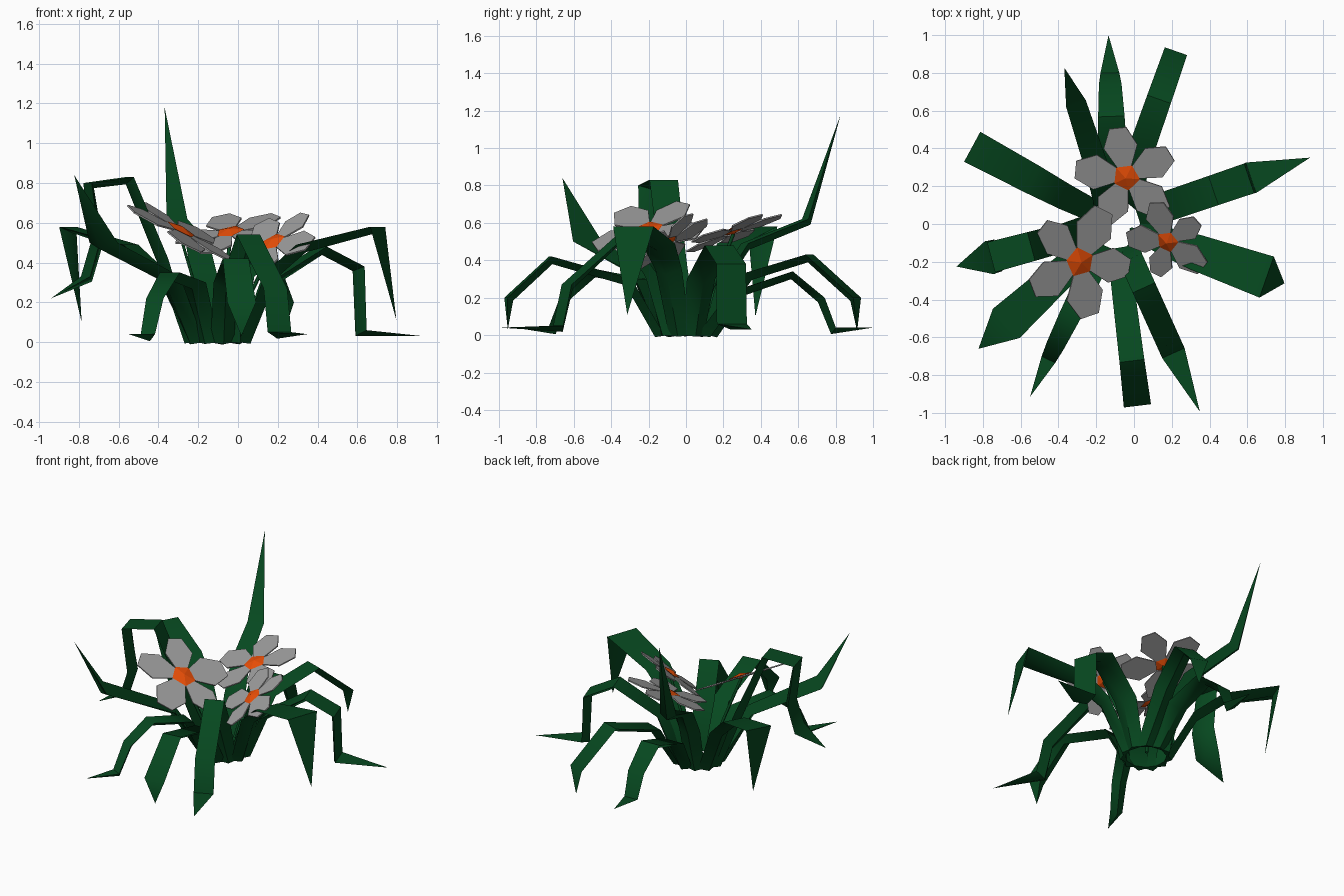
import bpy, bmesh, math
from mathutils import Vector

if "Cube" in bpy.data.objects:
    bpy.data.objects.remove(bpy.data.objects["Cube"])


def material(name, rgb):
    m = bpy.data.materials.new(name)
    m.use_nodes = True
    m.diffuse_color = (*rgb, 1)
    m.node_tree.nodes["Principled BSDF"].inputs["Base Color"].default_value = (*rgb, 1)
    return m


GREEN = material("leaf green", (0.002, 0.065, 0.014))
WHITE = material("petal grey", (0.33, 0.33, 0.33))
ORANGE = material("flower orange", (0.8, 0.075, 0.002))

CENTRE = Vector((-0.1, 0, 0))
UP = Vector((0, 0, 1))


def polar(degrees, radius, z=0.0):
    a = math.radians(degrees)
    return Vector((radius * math.cos(a), radius * math.sin(a), z))


def finish(name, bm, mat):
    bmesh.ops.recalc_face_normals(bm, faces=bm.faces)
    mesh = bpy.data.meshes.new(name)
    bm.to_mesh(mesh)
    bm.free()
    mesh.materials.append(mat)
    obj = bpy.data.objects.new(name, mesh)
    bpy.context.collection.objects.link(obj)
    return obj


# Bent leaf: a triangular section, flat above with a ridge below, ending in a point
def leaf(name, root_bearing, bearing, inner, outer, path):
    points = [CENTRE + polar(root_bearing, 0.127)]
    points += [CENTRE + polar(bearing, r, z) for r, z in path]
    bm = bmesh.new()
    rings = []
    for i, p in enumerate(points[:-1]):
        ahead = (points[i + 1] - p).normalized()
        behind = (p - points[i - 1]).normalized() if i else UP
        side = UP.cross(polar(bearing if i else root_bearing, 1))
        ridge = side.cross(ahead + behind).normalized()
        blend = (i - 1) / (len(points) - 3)
        half = (inner + (outer - inner) * blend) / 2 if i else 0.06
        rings.append([bm.verts.new(v) for v in
                      (p - side * half, p + side * half, p + ridge * 0.042)])
    tip = bm.verts.new(points[-1])
    for a, b in zip(rings, rings[1:]):
        for k in range(3):
            n = (k + 1) % 3
            bm.faces.new((a[k], a[n], b[n], b[k]))
    for k in range(3):
        bm.faces.new((rings[-1][k], rings[-1][(k + 1) % 3], tip))
    bm.faces.new(rings[0])
    obj = finish(name, bm, GREEN)
    bpy.ops.object.select_all(action='DESELECT')
    obj.select_set(True)
    bpy.context.view_layer.objects.active = obj
    bpy.ops.object.shade_smooth_by_angle(angle=math.radians(55))


# Bearing, inner and outer width, then distance and height of each bend,
# going round the clump
LEAVES = [
    (340.7, .15, .23, [(.28, .35), (.45, .49), (.85, .58), (.95, .11)]),
    (18.8, .16, .17, [(.25, .3), (.55, .48), (.75, .38), (.76, .06), (1.09, .03)]),
    (70.6, .14, .125, [(.35, .33), (.7, .43), (.97, .2), (.97, .02)]),
    (92, .16, .1, [(.3, .25), (.57, .34), (.74, .2), (.8, .04), (1, .04)]),
    (108, .14, .11, [(.2, .3), (.33, .49), (.67, .62), (.87, 1.18)]),
    (151.6, .14, .18, [(.3, .33), (.5, .49), (.86, .58), (.78, .1)]),
    (195, .15, .18, [(.28, .42), (.46, .83), (.68, .8), (.64, .5), (.69, .33), (.87, .22)]),
    (222.4, .16, .21, [(.33, .33), (.78, .5), (.98, .84)]),
    (243.8, .13, .08, [(.27, .3), (.55, .35), (.72, .22), (.8, .04), (1.02, .04)]),
    (277, .12, .145, [(.3, .3), (.73, .42), (.97, .2), (.96, .03)]),
    (294.3, .13, .13, [(.2, .33), (.37, .54), (.7, .27), (.75, .05), (1.09, .04)]),
]
for i, shape in enumerate(LEAVES):
    leaf(f"leaf_{i + 1}", 345 + i * 360 / len(LEAVES), *shape)


# Flower: five broad petals round a low pentagonal heart, on a thin stem
PETAL = [(.18, -.13), (.62, -.34), (1, -.17), (1, .17), (.62, .34), (.18, .13)]


def flower(name, centre, slope_x, slope_y, radius, start):
    centre = Vector(centre)
    normal = Vector((-slope_x, -slope_y, 1)).normalized()

    def place(v, lift):
        flat = Vector((v.x, v.y, v.x * slope_x + v.y * slope_y))
        return centre + flat.normalized() * v.length + normal * lift

    petals = bmesh.new()
    heart = bmesh.new()
    for k in range(5):
        angle = start + 72 * k
        out, side = polar(angle, radius), polar(angle + 90, radius)
        outline = [out * u + side * v for u, v in PETAL]
        petals.faces.new([petals.verts.new(place(p, 0)) for p in outline])
        # heart wedge between two petals
        a, b = polar(angle - 36, radius * .27), polar(angle + 36, radius * .27)
        apex = centre + normal * .025
        low = centre - normal * .012
        heart.faces.new([heart.verts.new(v) for v in (apex, place(a, .008), place(b, .008))])
        heart.faces.new([heart.verts.new(v) for v in (low, place(b, .008), place(a, .008))])
    obj = finish(name + "_petals", petals, WHITE)
    solid = obj.modifiers.new("thickness", 'SOLIDIFY')
    solid.thickness = 0.008
    solid.offset = 0
    bmesh.ops.remove_doubles(heart, verts=heart.verts, dist=0.0005)
    finish(name + "_heart", heart, ORANGE)

    # stem
    curve = bpy.data.curves.new(name + "_stem", 'CURVE')
    curve.dimensions = '3D'
    curve.bevel_depth = 0.01
    curve.bevel_resolution = 0
    curve.use_fill_caps = True
    spline = curve.splines.new('POLY')
    spline.points.add(1)
    root = CENTRE.lerp(Vector((centre.x, centre.y, 0)), .3) + UP * .08
    for point, p in zip(spline.points, (root, centre - normal * .01)):
        point.co = (*p, 1)
    curve.materials.append(GREEN)
    bpy.context.collection.objects.link(bpy.data.objects.new(name + "_stem", curve))


flower("front_flower", (-.29, -.2, .56), -.55, .2, .305, 65)
flower("back_flower", (-.04, .25, .55), .18, .36, .275, 100)
flower("side_flower", (.18, -.09, .5), .48, .65, .235, 106)
